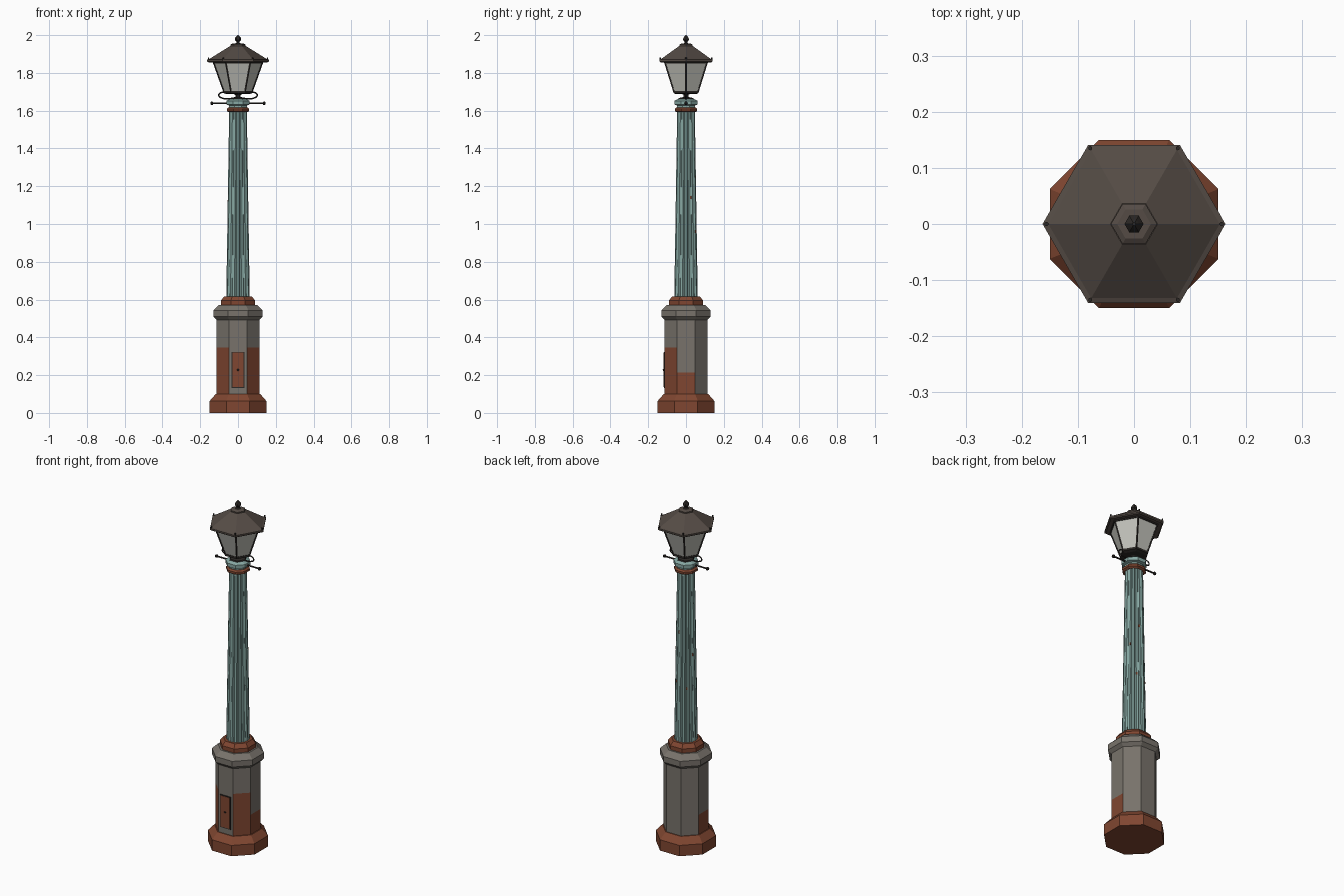
import bpy, bmesh, math
from mathutils import Vector, Matrix

if "Cube" in bpy.data.objects:
    bpy.data.objects.remove(bpy.data.objects["Cube"])


def mat(name, r, g, b):
    lin = [c / 12.92 if c <= 0.04045 else ((c + 0.055) / 1.055) ** 2.4 for c in (r, g, b)]
    m = bpy.data.materials.new(name)
    m.diffuse_color = (*lin, 1)
    m.use_nodes = True
    m.node_tree.nodes["Principled BSDF"].inputs["Base Color"].default_value = m.diffuse_color
    return m


RUST = mat("rust", 0.50, 0.275, 0.19)
STONE = mat("grey_iron", 0.47, 0.45, 0.42)
TEAL = mat("verdigris", 0.53, 0.66, 0.64)
ROOF = mat("roof_brown", 0.33, 0.295, 0.27)
DARK = mat("dark_iron", 0.17, 0.155, 0.145)
GLASS = mat("frosted_glass", 0.76, 0.76, 0.73)


def finish(name, bm, *mats):
    bmesh.ops.recalc_face_normals(bm, faces=bm.faces[:])
    me = bpy.data.meshes.new(name)
    bm.to_mesh(me)
    bm.free()
    for m in mats:
        me.materials.append(m)
    ob = bpy.data.objects.new(name, me)
    bpy.context.collection.objects.link(ob)
    return ob


def loft(bm, rings):
    """Skin a stack of equal-length point rings and cap both ends."""
    rows = [[bm.verts.new(p) for p in ring] for ring in rings]
    n = len(rows[0])
    for a, b in zip(rows, rows[1:]):
        for i in range(n):
            j = (i + 1) % n
            bm.faces.new((a[i], a[j], b[j], b[i]))
    bm.faces.new(rows[0][::-1])
    bm.faces.new(rows[-1])


def ngon(r, z, sides, rot=0.0):
    return [(r * math.cos(rot + math.tau * i / sides),
             r * math.sin(rot + math.tau * i / sides), z) for i in range(sides)]


def lathe(name, profile, sides, *mats):
    """Octagons are sized across flats, hexagons across corners."""
    k, rot = (1 / math.cos(math.pi / 8), math.pi / 8) if sides == 8 else (1, 0)
    bm = bmesh.new()
    loft(bm, [ngon(r * k, z, sides, rot) for r, z in profile])
    return finish(name, bm, *mats)


def box(name, size, loc, m, angle=0.0):
    bm = bmesh.new()
    bmesh.ops.create_cube(bm, size=1, matrix=Matrix.Translation(loc)
                          @ Matrix.Rotation(angle, 4, 'Z') @ Matrix.Diagonal((*size, 1)))
    return finish(name, bm, m)


def rod(name, a, b, r, m, sides=6):
    a, b = Vector(a), Vector(b)
    q = (b - a).to_track_quat('Z', 'Y').to_matrix().to_4x4()
    bm = bmesh.new()
    bmesh.ops.create_cone(bm, cap_ends=True, segments=sides, radius1=r, radius2=r,
                          depth=(b - a).length, matrix=Matrix.Translation((a + b) / 2) @ q)
    return finish(name, bm, m)


def ball(name, loc, r, m):
    bm = bmesh.new()
    bmesh.ops.create_uvsphere(bm, u_segments=6, v_segments=4, radius=r,
                              matrix=Matrix.Translation(loc))
    return finish(name, bm, m)


# Foot and pedestal
lathe("foot", [(0.15, 0), (0.15, 0.063), (0.118, 0.10)], 8, RUST)
pedestal = lathe("pedestal", [(0.113, 0.09), (0.113, 0.215), (0.113, 0.345), (0.113, 0.50)],
                 8, STONE, RUST)
for f in pedestal.data.polygons:  # rust climbs the front diagonals and the sides
    n, z = f.normal, f.center.z
    diagonal = n.y < -0.5 and abs(n.x) > 0.5 and z < 0.345
    side = abs(n.x) > 0.9 and z < 0.215
    f.material_index = int(diagonal or side)
lathe("pedestal_cap", [(0.113, 0.492), (0.13, 0.51), (0.13, 0.543), (0.10, 0.572)], 8, STONE)
lathe("shaft_collar", [(0.09, 0.568), (0.09, 0.595), (0.073, 0.617)], 8, RUST)

# Access door
box("door_frame", (0.068, 0.006, 0.19), (0, -0.114, 0.228), DARK)
box("door", (0.059, 0.008, 0.181), (0, -0.1145, 0.228), RUST)
ball("door_knob", (0, -0.118, 0.228), 0.006, DARK)

# Fluted shaft
FLUTES = 16


def fluted(r, z):
    pts = []
    for i in range(FLUTES):
        for off, s in ((-0.25, 1), (0.25, 1), (0.5, 0.90)):
            a = math.tau * (i + off) / FLUTES
            pts.append((r * s * math.cos(a), r * s * math.sin(a), z))
    return pts


bm = bmesh.new()
loft(bm, [fluted(0.0625, 0.61), fluted(0.047, 1.60)])
finish("fluted_shaft", bm, TEAL)

# Small rust chips on the back of the shaft
for i, (deg, z) in enumerate([(80, 1.25), (165, 1.12), (129, 0.93), (28, 1.14), (65, 0.96)]):
    a = math.radians(deg)
    r = 0.0625 - 0.0155 * (z - 0.61) / 0.99 - 0.002
    box(f"rust_chip_{i}", (0.006, 0.008, 0.014), (r * math.cos(a), r * math.sin(a), z), RUST, a)

# Shaft head
lathe("head_ring", [(0.05, 1.592), (0.059, 1.598), (0.059, 1.61), (0.05, 1.618)], 8, RUST)
lathe("head_neck", [(0.047, 1.612), (0.047, 1.628), (0.062, 1.632), (0.062, 1.652),
                    (0.045, 1.661)], 8, TEAL)

# Ladder bar with ball ends
rod("ladder_bar", (-0.14, 0, 1.639), (0.14, 0, 1.639), 0.005, DARK)
for s in (-1, 1):
    ball("bar_end", (s * 0.138, 0, 1.639), 0.01, DARK)

# Lantern stem and scroll brackets
lathe("lantern_stem", [(0.05, 1.658), (0.045, 1.667), (0.014, 1.672), (0.014, 1.683),
                       (0.03, 1.692)], 6, DARK)
for s in (-1, 1):
    cu = bpy.data.curves.new("scroll_bracket", 'CURVE')
    cu.dimensions = '3D'
    cu.bevel_depth, cu.bevel_resolution = 0.004, 0
    cu.resolution_u = 4
    path = [(0.055, 1.694), (0.085, 1.697), (0.102, 1.682), (0.085, 1.667), (0.04, 1.662)]
    sp = cu.splines.new('BEZIER')
    sp.bezier_points.add(len(path) - 1)
    for p, (x, z) in zip(sp.bezier_points, path):
        p.co = (s * x, 0, z)
        p.handle_left_type = p.handle_right_type = 'AUTO'
    cu.materials.append(DARK)
    bpy.context.collection.objects.link(bpy.data.objects.new("scroll_bracket", cu))

# Lantern body
lathe("lantern_floor", [(0.06, 1.687), (0.077, 1.693), (0.077, 1.705)], 6, DARK)
lathe("lantern_glass", [(0.073, 1.70), (0.13, 1.86)], 6, GLASS)
lathe("lantern_top_rail", [(0.131, 1.85), (0.136, 1.862)], 6, DARK)
for i in range(6):
    c, s = math.cos(math.tau * i / 6), math.sin(math.tau * i / 6)
    rod(f"lantern_post_{i}", (0.073 * c, 0.073 * s, 1.70), (0.13 * c, 0.13 * s, 1.86), 0.005, DARK, 4)
    lathe_top = Vector((0.156 * c, 0.156 * s, 1.868))
    rod(f"roof_stud_{i}", lathe_top, lathe_top + Vector((0, 0, 0.014)), 0.004, DARK)

# Roof and finial
lathe("roof_rim", [(0.156, 1.856), (0.163, 1.861), (0.163, 1.87), (0.15, 1.874)], 6, ROOF)
lathe("roof", [(0.161, 1.868), (0.042, 1.942)], 6, ROOF)
lathe("roof_cap", [(0.041, 1.938), (0.041, 1.949), (0.03, 1.955)], 6, ROOF)
lathe("finial", [(0.018, 1.953), (0.008, 1.96), (0.008, 1.965), (0.017, 1.973),
                 (0.017, 1.983), (0.009, 1.994), (0.003, 2.0)], 6, DARK)
